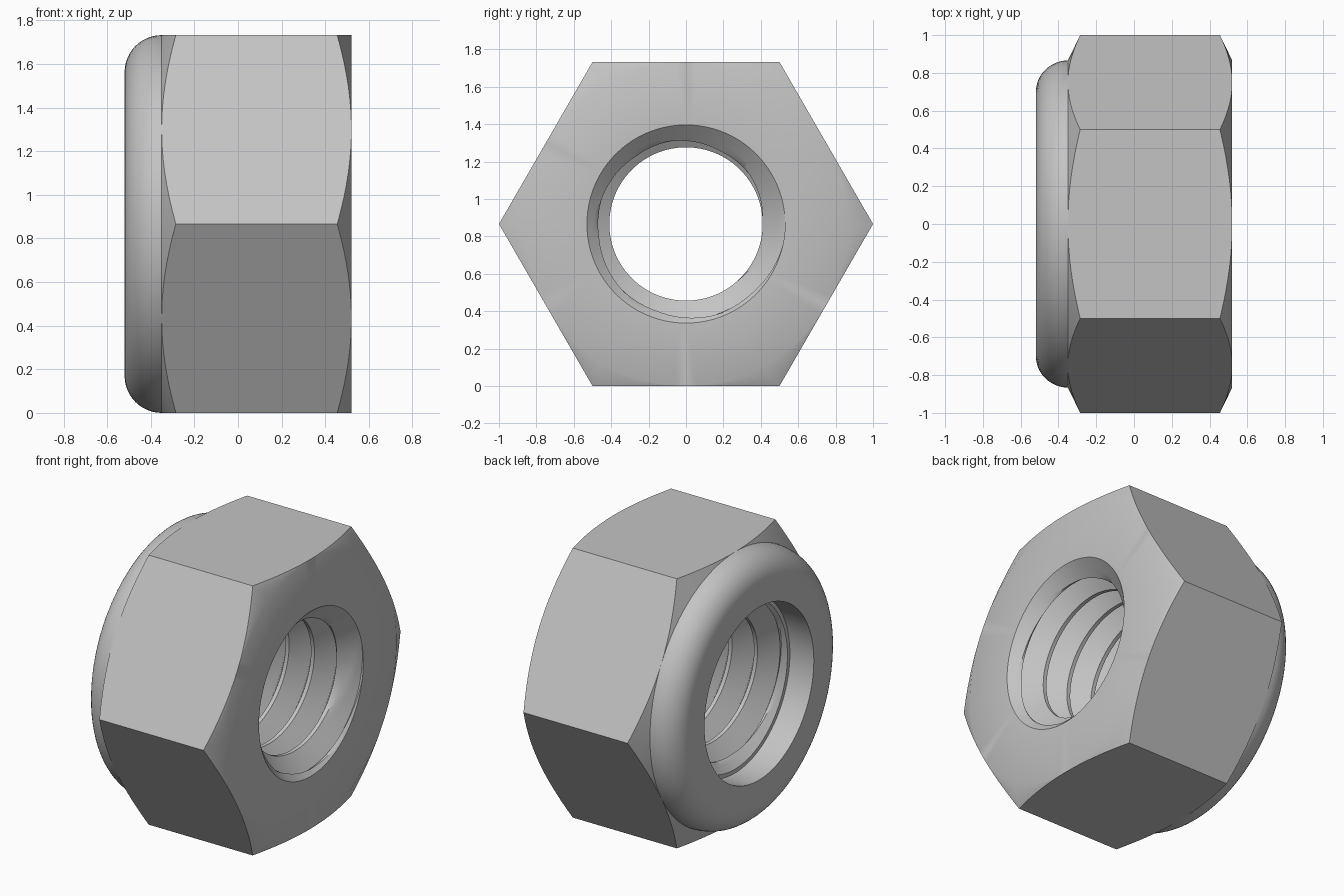
import bpy, bmesh, math

if "Cube" in bpy.data.objects:
    bpy.data.objects.remove(bpy.data.objects["Cube"])

N = 96                      # columns around the axis (multiple of 6)
APO = math.sqrt(3) / 2      # hexagon apothem, also the axis height
X0, X1 = -0.35, 0.52        # ends of the hexagon body
XC = -0.52                  # outer face of the locking collar
BORE, CREST = 0.53, 0.41    # thread root and crest radii
PITCH, FLAT = 0.18, 0.025   # thread pitch and crest width

steel = bpy.data.materials.new("steel grey")
steel.diffuse_color = (0.55, 0.55, 0.55, 1)
steel.use_nodes = True
steel.node_tree.nodes["Principled BSDF"].inputs["Base Color"].default_value = steel.diffuse_color


def lathe(name, profile, flip=False):
    """Skin a profile(angle) -> [(x, radius), ...] around the x axis."""
    bm = bmesh.new()
    cols = []
    for i in range(N + 1):
        a = 2 * math.pi * i / N
        cols.append([bm.verts.new((x, r * math.cos(a), r * math.sin(a) + APO))
                     for x, r in profile(a)])
    for c, d in zip(cols, cols[1:]):
        for j in range(len(c) - 1):
            quad = (c[j], c[j + 1], d[j + 1], d[j])
            bm.faces.new(quad[::-1] if flip else quad)
    bmesh.ops.remove_doubles(bm, verts=bm.verts, dist=0.0002)
    bmesh.ops.dissolve_degenerate(bm, edges=bm.edges, dist=0.0001)
    me = bpy.data.meshes.new(name)
    bm.to_mesh(me)
    bm.free()
    me.materials.append(steel)
    ob = bpy.data.objects.new(name, me)
    bpy.context.collection.objects.link(ob)
    bpy.ops.object.select_all(action='DESELECT')
    ob.select_set(True)
    bpy.context.view_layer.objects.active = ob
    bpy.ops.object.shade_smooth_by_angle(angle=math.radians(30))
    return ob


# Hexagon body: flat ends, conical corner chamfers, six flat sides
def hexagon(a):
    r = APO / math.cos(a % (math.pi / 3) - math.pi / 6)
    cut = 0.485 * (r - APO)
    return [(X1, BORE), (X1, APO), (X1 - cut, r), (X0 + cut, r), (X0, APO)]


# Locking collar: rounded shoulder, flat rim, straight inner wall, seat
def collar(a):
    R = X0 - XC
    arc = [(X0 - R * math.sin(t), APO - R + R * math.cos(t))
           for t in (math.pi / 2 * k / 12 for k in range(13))]
    return arc + [(XC, 0.555), (X0, 0.555), (X0, BORE)]


# Right-hand internal thread, opened by a conical chamfer at both ends
def thread(a):
    flank = (PITCH - FLAT) / 2
    steps = [0, FLAT] + [FLAT + flank * k / 6 for k in range(1, 12)]
    start = 0.50 + PITCH * (a / (2 * math.pi) - 0.5)
    pts = []
    for turn in range(-7, 3):
        for s in steps:
            depth = max(0, flank - abs(s - FLAT - flank)) if s > FLAT else 0
            x = min(max(start + turn * PITCH + s, X0), X1)
            r = CREST + (BORE - CREST) * depth / flank
            mouth = BORE - 1.1 * min(X1 - x, x - X0)
            pts.append((x, BORE if x in (X0, X1) else max(r, mouth)))
    return pts


lathe("hexagon_body", hexagon, flip=False)
lathe("locking_collar", collar, flip=False)
lathe("internal_thread", thread, flip=False)

# Make every shell face the right way: outward outside, toward the axis inside
for name, sample_in in (("hexagon_body", False), ("locking_collar", False),
                        ("internal_thread", True)):
    me = bpy.data.objects[name].data
    score = 0
    for p in me.polygons:
        c = p.center
        radial = p.normal.y * c.y + p.normal.z * (c.z - APO)
        if math.hypot(c.y, c.z - APO) > 0.6 or sample_in:
            score += radial * p.area
    if (score < 0) != sample_in:
        me.flip_normals()
